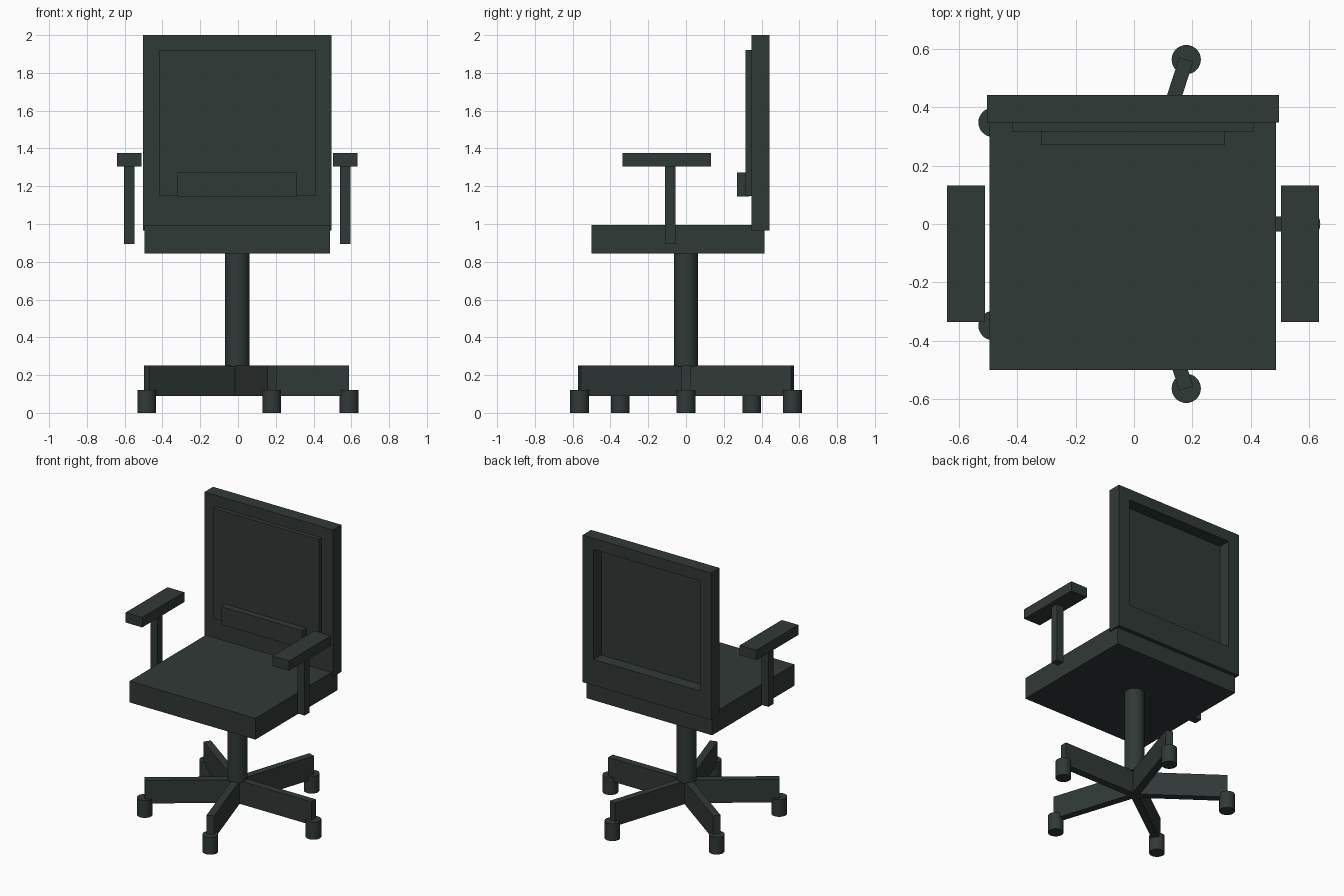
import bpy, bmesh, math
from mathutils import Matrix, Vector

cube = bpy.data.objects.get("Cube")
if cube:
    bpy.data.objects.remove(cube, do_unlink=True)

CX = -0.004  # the chair's own centre line

charcoal = bpy.data.materials.new("charcoal")
charcoal.use_nodes = True
charcoal.diffuse_color = (0.030, 0.041, 0.038, 1)
charcoal.node_tree.nodes["Principled BSDF"].inputs["Base Color"].default_value = charcoal.diffuse_color


def finish(name, bm, smooth=False):
    bmesh.ops.recalc_face_normals(bm, faces=bm.faces)
    mesh = bpy.data.meshes.new(name)
    bm.to_mesh(mesh)
    bm.free()
    mesh.materials.append(charcoal)
    obj = bpy.data.objects.new(name, mesh)
    bpy.context.collection.objects.link(obj)
    if smooth:
        bpy.ops.object.select_all(action="DESELECT")
        obj.select_set(True)
        bpy.context.view_layer.objects.active = obj
        bpy.ops.object.shade_smooth_by_angle(angle=math.radians(40))
    return obj


def box(name, low, high, angle=0.0):
    """Box between two corners, turned about the centre line."""
    low, high = Vector(low), Vector(high)
    bm = bmesh.new()
    bmesh.ops.create_cube(bm, size=1)
    bmesh.ops.scale(bm, vec=high - low, verts=bm.verts)
    bmesh.ops.translate(bm, vec=(low + high) / 2, verts=bm.verts)
    bm.transform(Matrix.Translation((CX, 0, 0)) @ Matrix.Rotation(angle, 4, "Z"))
    return finish(name, bm)


def cylinder(name, x, y, radius, z0, z1):
    bm = bmesh.new()
    bmesh.ops.create_cone(bm, cap_ends=True, segments=32, radius1=radius, radius2=radius, depth=z1 - z0)
    bmesh.ops.translate(bm, vec=(CX + x, y, (z0 + z1) / 2), verts=bm.verts)
    return finish(name, bm, smooth=True)


def frame(name, half, z0, z1, hole_half, hole_z0, hole_z1, y0, y1):
    """Rectangular frame with an opening, extruded along y."""
    bm = bmesh.new()

    def ring(w, a, b):
        return [bm.verts.new((CX + x, y0, z)) for x, z in ((-w, a), (w, a), (w, b), (-w, b))]

    outer, inner = ring(half, z0, z1), ring(hole_half, hole_z0, hole_z1)
    for i in range(4):
        j = (i + 1) % 4
        bm.faces.new((outer[i], outer[j], inner[j], inner[i]))
    new = bmesh.ops.extrude_face_region(bm, geom=bm.faces[:], use_keep_orig=True)["geom"]
    bmesh.ops.translate(bm, vec=(0, y1 - y0, 0), verts=[v for v in new if isinstance(v, bmesh.types.BMVert)])
    return finish(name, bm)


# Seat and backrest
box("seat", (-0.49, -0.50, 0.845), (0.49, 0.415, 0.995))
frame("back_frame", 0.50, 0.965, 2.0, 0.413, 1.147, 1.922, 0.347, 0.442)
box("back_panel", (-0.413, 0.316, 1.147), (0.413, 0.357, 1.922))
box("lumbar_pad", (-0.315, 0.27, 1.145), (0.315, 0.335, 1.272))

# Armrests
for side, s in (("left", 1), ("right", -1)):
    for part, x0, x1, y0, y1, z0, z1 in (
        ("arm_pad", 0.507, 0.637, -0.335, 0.132, 1.305, 1.375),
        ("arm_post", 0.545, 0.60, -0.11, -0.055, 0.895, 1.31),
    ):
        xs = sorted((s * x0, s * x1))
        box(side + "_" + part, (xs[0], y0, z0), (xs[1], y1, z1))

# Column and five-legged base
cylinder("column", 0, 0, 0.064, 0.245, 0.85)
REACH = 0.592
for i in range(5):
    a = math.tau * i / 5
    box(f"base_leg_{i + 1}", (0, -0.025, 0.09), (REACH, 0.025, 0.252), a)
    cylinder(f"caster_{i + 1}", REACH * math.cos(a), REACH * math.sin(a), 0.05, 0, 0.122)
